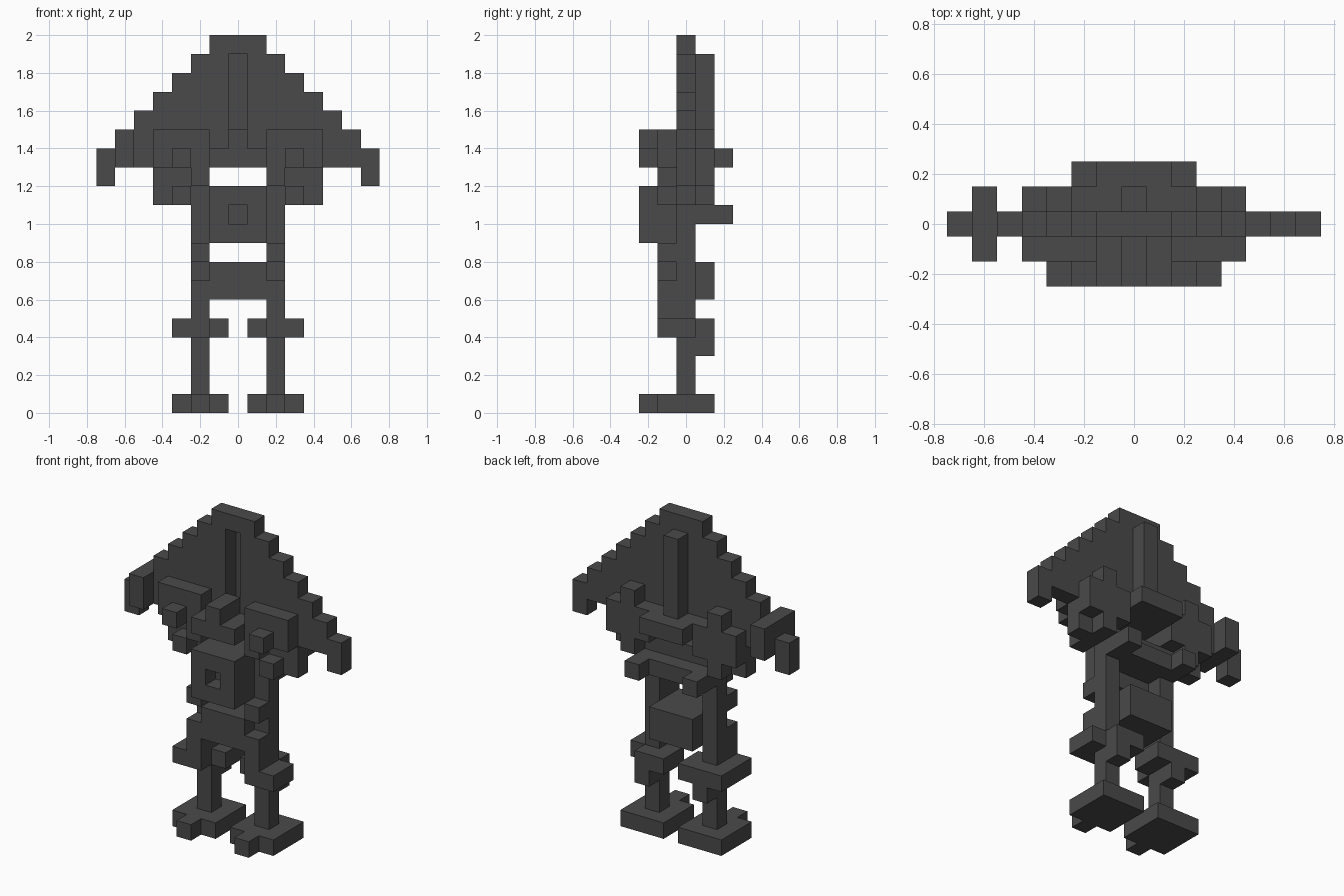
import bpy, bmesh
from mathutils import Vector

cube = bpy.data.objects.get("Cube")
if cube:
    bpy.data.objects.remove(cube, do_unlink=True)

U = 0.1  # size of one block

mat = bpy.data.materials.new("dark grey")
mat.use_nodes = True
grey = (0.068, 0.068, 0.068, 1)
mat.diffuse_color = grey
bsdf = next(n for n in mat.node_tree.nodes if n.type == 'BSDF_PRINCIPLED')
bsdf.inputs["Base Color"].default_value = grey

taken = set()


def cells(x0, x1, y0, y1, z0, z1):
    """Block coordinates in an inclusive range."""
    return {(x, y, z) for x in range(x0, x1 + 1)
            for y in range(y0, y1 + 1) for z in range(z0, z1 + 1)}


def part(name, boxes, holes=(), side=1):
    """Outer skin of a union of block ranges; side=-1 mirrors it in x."""
    solid = set().union(*(cells(*b) for b in boxes))
    for h in holes:
        solid -= cells(*h)
    solid = {(x * side, y, z) for x, y, z in solid} - taken
    taken.update(solid)
    bm = bmesh.new()
    for c in sorted(solid):
        for axis in range(3):
            for s in (-1, 1):
                n = [0, 0, 0]
                n[axis] = s
                if tuple(a + b for a, b in zip(c, n)) in solid:
                    continue
                u, v = Vector((0, 0, 0)), Vector((0, 0, 0))
                u[(axis + 1) % 3] = 0.5
                v[(axis + 2) % 3] = 0.5 * s
                mid = Vector(c) + Vector(n) * 0.5 + Vector((0, 0, 0.5))
                bm.faces.new([bm.verts.new((mid + p) * U)
                              for p in (-u - v, u - v, u + v, v - u)])
    bmesh.ops.remove_doubles(bm, verts=bm.verts, dist=0.001)
    bmesh.ops.dissolve_limit(bm, angle_limit=0.02, verts=bm.verts, edges=bm.edges)
    me = bpy.data.meshes.new(name)
    bm.to_mesh(me)
    bm.free()
    me.materials.append(mat)
    bpy.context.collection.objects.link(bpy.data.objects.new(name, me))


# Head with a ridge, crossing the upper body
part("head", [(-1, 1, -2, 2, 13, 13), (0, 0, -2, -1, 14, 14)])

# Stepped wing sheet with a central slot and drooping tips
steps = [(z - 20, 20 - z, 0, 0, z, z) for z in range(13, 19)]
part("wings", steps + [(-1, 1, 0, 0, 19, 19), (-7, -7, 0, 0, 12, 12),
                       (7, 7, 0, 0, 12, 12)], holes=[(0, 0, 0, 0, 14, 18)])
part("spine", [(0, 0, 1, 1, 14, 18)])
part("wing_shield", [(-6, -6, -1, 1, 13, 14)])

# Torso with a hollow in the chest, back beam with two stubs
part("torso", [(-1, 1, -2, -1, 9, 11), (-1, 1, 0, 0, 10, 11)],
     holes=[(0, 0, -2, -2, 10, 10)])
part("back_beam", [(-2, 2, 1, 1, 10, 10), (-2, -2, 2, 2, 10, 10),
                   (2, 2, 2, 2, 10, 10)])
part("pelvis", [(-1, 1, -1, 1, 6, 7)])

for label, s in (("left", 1), ("right", -1)):
    # Shoulder armour, front and back
    part(label + "_shoulder_front",
         [(2, 4, -1, -1, 13, 14), (3, 3, -2, -2, 13, 13),
          (2, 2, -1, -1, 12, 12), (3, 3, -1, -1, 11, 11)], side=s)
    part(label + "_shoulder_back",
         [(3, 3, 1, 1, 14, 14), (2, 4, 1, 1, 12, 13),
          (3, 3, 1, 1, 11, 11)], side=s)
    part(label + "_arm", [(3, 4, 0, 0, 11, 12)], side=s)
    # Leg post, hip stub, thigh, knee slab, calf and foot
    part(label + "_leg", [(2, 2, 0, 0, 1, 12)], side=s)
    part(label + "_hip", [(2, 2, -1, -1, 8, 8)], side=s)
    part(label + "_thigh", [(2, 2, -1, -1, 5, 6)], side=s)
    notches = [(1, 1, -1, -1, 4, 4)]
    if s == 1:
        notches.append((3, 3, 1, 1, 4, 4))
    part(label + "_knee", [(1, 3, -1, 1, 4, 4)], holes=notches, side=s)
    part(label + "_calf", [(2, 2, 1, 1, 3, 3)], side=s)
    part(label + "_foot", [(1, 3, -1, 1, 0, 0), (2, 2, -2, -2, 0, 0)], side=s)
